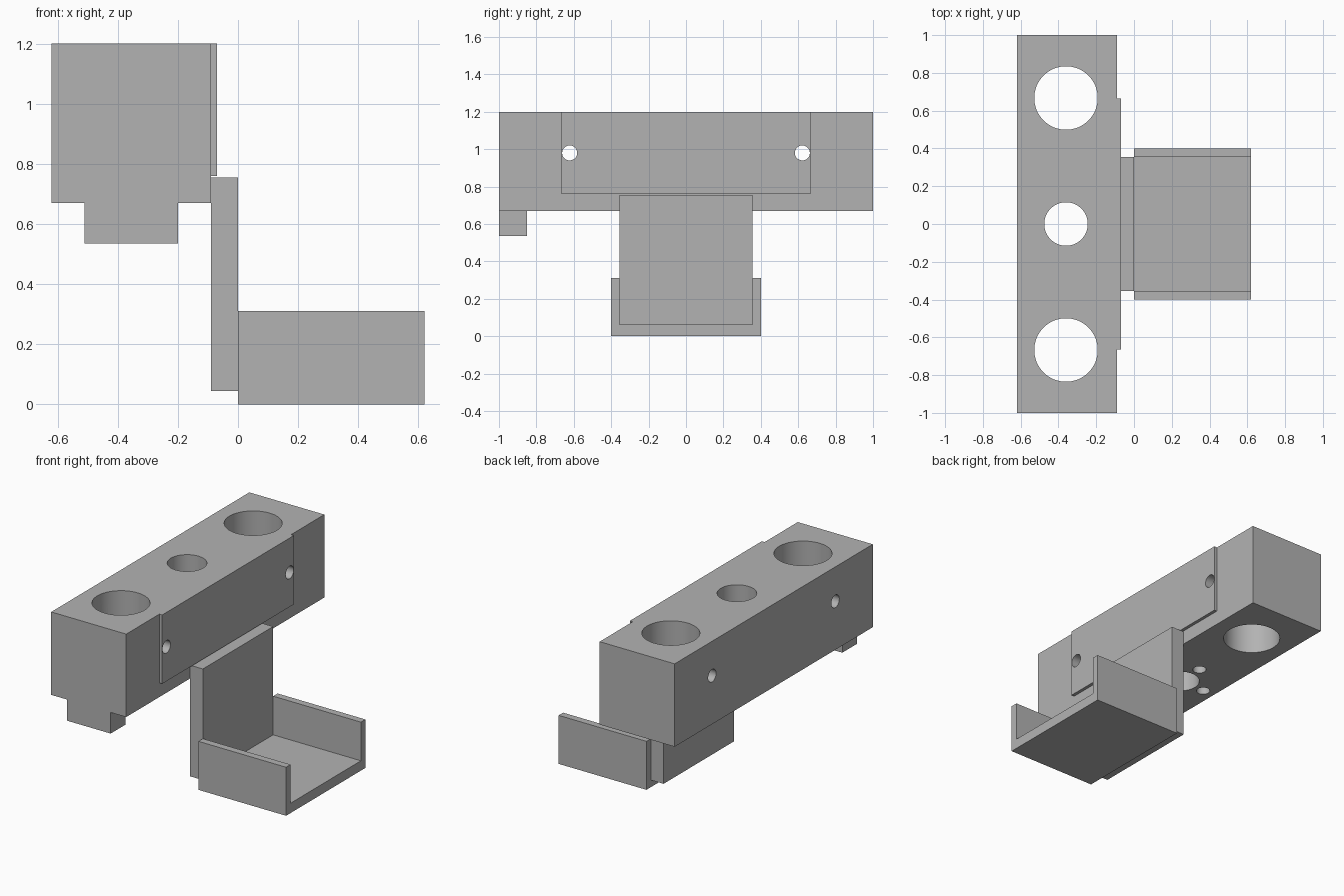
import bpy
from math import pi

cube = bpy.data.objects.get("Cube")
if cube:
    bpy.data.objects.remove(cube, do_unlink=True)

grey = bpy.data.materials.new("plain grey")
grey.use_nodes = True
colour = (0.45, 0.45, 0.45, 1)
grey.diffuse_color = colour
grey.node_tree.nodes["Principled BSDF"].inputs["Base Color"].default_value = colour


def box(name, x, y, z):
    """Box from (low, high) ranges on each axis."""
    bpy.ops.mesh.primitive_cube_add(size=1, location=[sum(r) / 2 for r in (x, y, z)])
    ob = bpy.context.object
    ob.name = name
    ob.scale = [r[1] - r[0] for r in (x, y, z)]
    bpy.ops.object.transform_apply(location=True, rotation=False, scale=True)
    ob.data.materials.append(grey)
    return ob


def drill(targets, radius, depth, location, along_x=False):
    """Cut a round hole through each target with a hidden cylinder."""
    bpy.ops.mesh.primitive_cylinder_add(
        vertices=64, radius=radius, depth=depth, location=location,
        rotation=(0, pi / 2 if along_x else 0, 0))
    cutter = bpy.context.object
    cutter.name = "hole_cutter"
    cutter.data.materials.append(grey)
    cutter.hide_render = True
    cutter.hide_set(True)
    cutter.display_type = 'WIRE'
    for ob in targets:
        mod = ob.modifiers.new("hole", 'BOOLEAN')
        mod.operation = 'DIFFERENCE'
        mod.solver = 'EXACT'
        mod.object = cutter
    return cutter


# Main block with its raised side pad and corner tab
block = box("main_block", (-0.62, -0.09), (-1, 1), (0.67, 1.2))
pad = box("side_pad", (-0.09, -0.07), (-0.665, 0.665), (0.76, 1.2))
box("corner_tab", (-0.51, -0.2), (-1, -0.85), (0.535, 0.67))

# Upright plate and the open tray
box("upright_plate", (-0.09, 0), (-0.355, 0.355), (0.045, 0.755))
box("tray_floor", (0, 0.62), (-0.4, 0.4), (0, 0.063))
for side, low, high in (("right", -0.4, -0.355), ("left", 0.355, 0.4)):
    box(side + "_tray_wall", (0, 0.62), (low, high), (0.063, 0.31))

# Vertical bores
cx = -0.36
cutters = [drill([block], 0.115, 1, (cx, 0, 0.93))]
for s in (-1, 1):
    cutters.append(drill([block], 0.168, 1, (cx, s * 0.667, 0.93)))
    # Cross holes through block and pad
    cutters.append(drill([block, pad], 0.04, 1, (cx, s * 0.622, 0.98), True))
    # Blind holes under the block around the centre bore
    cutters.append(drill([block], 0.04, 0.4, (cx + s * 0.18, 0, 0.67)))
    cutters.append(drill([block], 0.04, 0.4, (cx, s * 0.18, 0.67)))

# Apply the cuts, then smooth the bores
for ob in (block, pad):
    bpy.ops.object.select_all(action='DESELECT')
    ob.select_set(True)
    bpy.context.view_layer.objects.active = ob
    for mod in list(ob.modifiers):
        bpy.ops.object.modifier_apply(modifier=mod.name)
    bpy.ops.object.shade_smooth_by_angle(angle=pi / 6)
for c in cutters:
    bpy.data.objects.remove(c, do_unlink=True)
